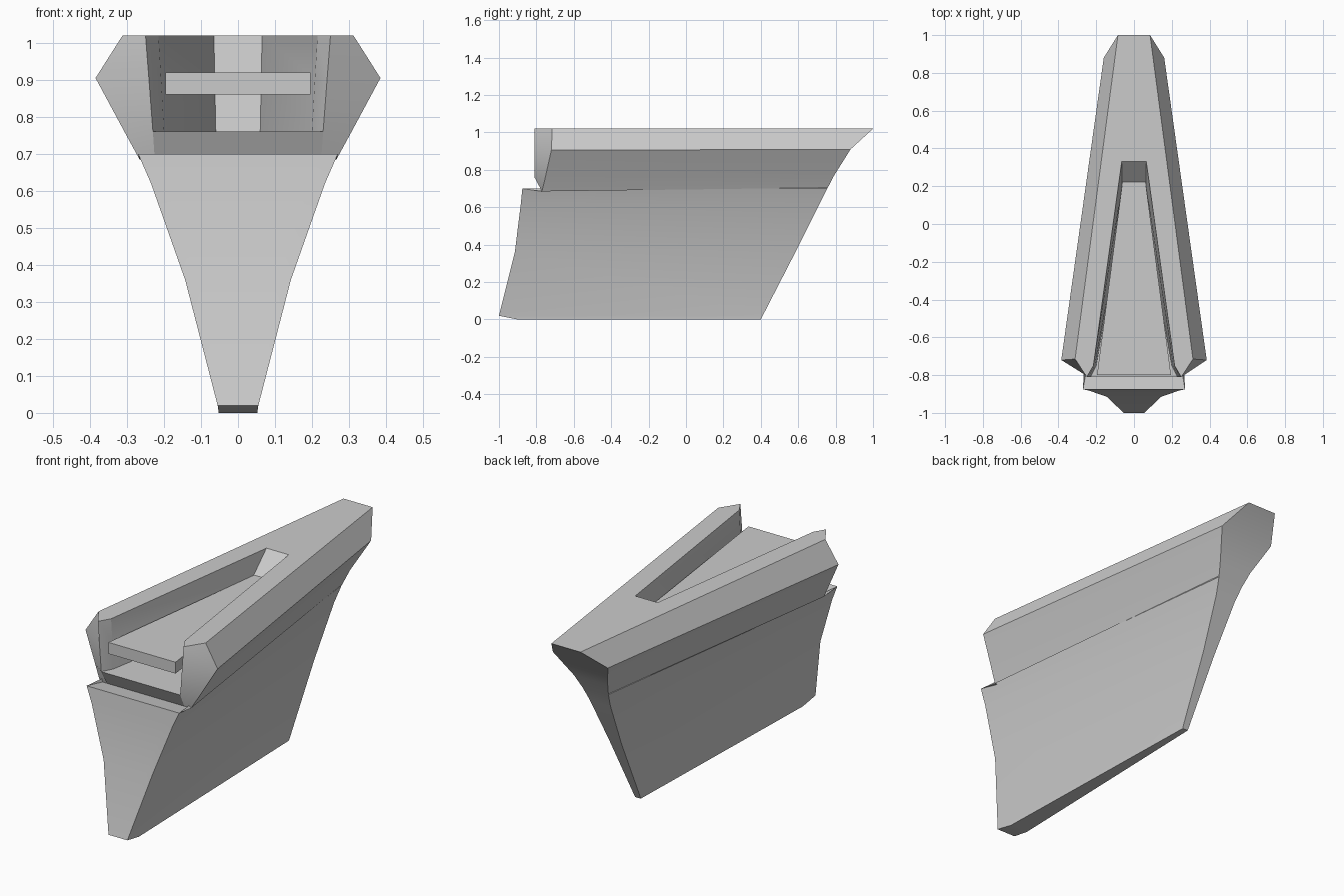
import bpy, bmesh

if "Cube" in bpy.data.objects:
    bpy.data.objects.remove(bpy.data.objects["Cube"])


def finish(bm, name):
    bmesh.ops.recalc_face_normals(bm, faces=bm.faces)
    mesh = bpy.data.meshes.new(name)
    bm.to_mesh(mesh)
    bm.free()
    obj = bpy.data.objects.new(name, mesh)
    bpy.context.collection.objects.link(obj)
    return obj


def ring(bm, half):
    """Mirror half an outline (back to front) into a full loop of verts."""
    right = [bm.verts.new(p) for p in half]
    left = [bm.verts.new((-x, y, z)) for x, y, z in half]
    return right + left[::-1]


def bridge(bm, a, b):
    n = len(a)
    for i in range(n):
        j = (i + 1) % n
        bm.faces.new((a[i], a[j], b[j], b[i]))


# Tapered body: each level is back corner, outer front corner, inner front lip
lower = [
    [(.016, .40, 0), (.052, -.90, 0), (.04, -.90, 0)],
    [(.018, .41, .02), (.055, -1.0, .02), (.042, -1.0, .02)],
    [(.035, .585, .36), (.143, -.915, .36), (.11, -.915, .36)],
    [(.06, .715, .62), (.235, -.883, .62), (.19, -.883, .62)],
    [(.076, .755, .70), (.27, -.875, .70), (.225, -.875, .70)],
    [(.078, .758, .705), (.266, -.77, .685), (.225, -.77, .685)],
]
# Upper levels add the slot walls: throat corner, slot back corner
upper = [
    [(.098, .792, .77), (.307, -.752, .76), (.23, -.81, .76),
     (.20, -.75, .76), (.06, .05, .76)],
    [(.16, .88, .91), (.385, -.72, .905), (.241, -.81, .905),
     (.208, -.75, .905), (.063, .206, .905)],
    [(.085, 1.0, 1.02), (.312, -.715, 1.02), (.25, -.81, 1.02),
     (.215, -.75, 1.02), (.065, .33, 1.02)],
]
bm = bmesh.new()
low = [ring(bm, h) for h in lower]
up = [ring(bm, h) for h in upper]
floor_level = up[0]
low.append(floor_level[:3] + floor_level[7:])
for a, b in list(zip(low, low[1:])) + list(zip(up, up[1:])):
    bridge(bm, a, b)
bm.faces.new(low[0])              # underside
bm.faces.new(floor_level[2:8])    # slot floor
# U-shaped top deck
t = up[-1]
for s in (t, t[::-1]):
    bm.faces.new((s[1], s[2], s[3]))
    bm.faces.new((s[0], s[1], s[3], s[4]))
bm.faces.new((t[0], t[4], t[5], t[9]))
body = finish(bm, "tapered_body")

# Thin wedge plate hanging in the slot
bm = bmesh.new()
half_plate = [(.060, .23), (.196, -.80)]
bottom = ring(bm, [(x, y, .86) for x, y in half_plate])
top = ring(bm, [(x, y, .92) for x, y in half_plate])
bridge(bm, bottom, top)
bm.faces.new(bottom)
bm.faces.new(top)
plate = finish(bm, "slot_plate")

# Smooth the gently curved flanks, keep corners crisp
bpy.ops.object.select_all(action='DESELECT')
body.select_set(True)
bpy.context.view_layer.objects.active = body
bpy.ops.object.shade_smooth_by_angle(angle=0.35)
